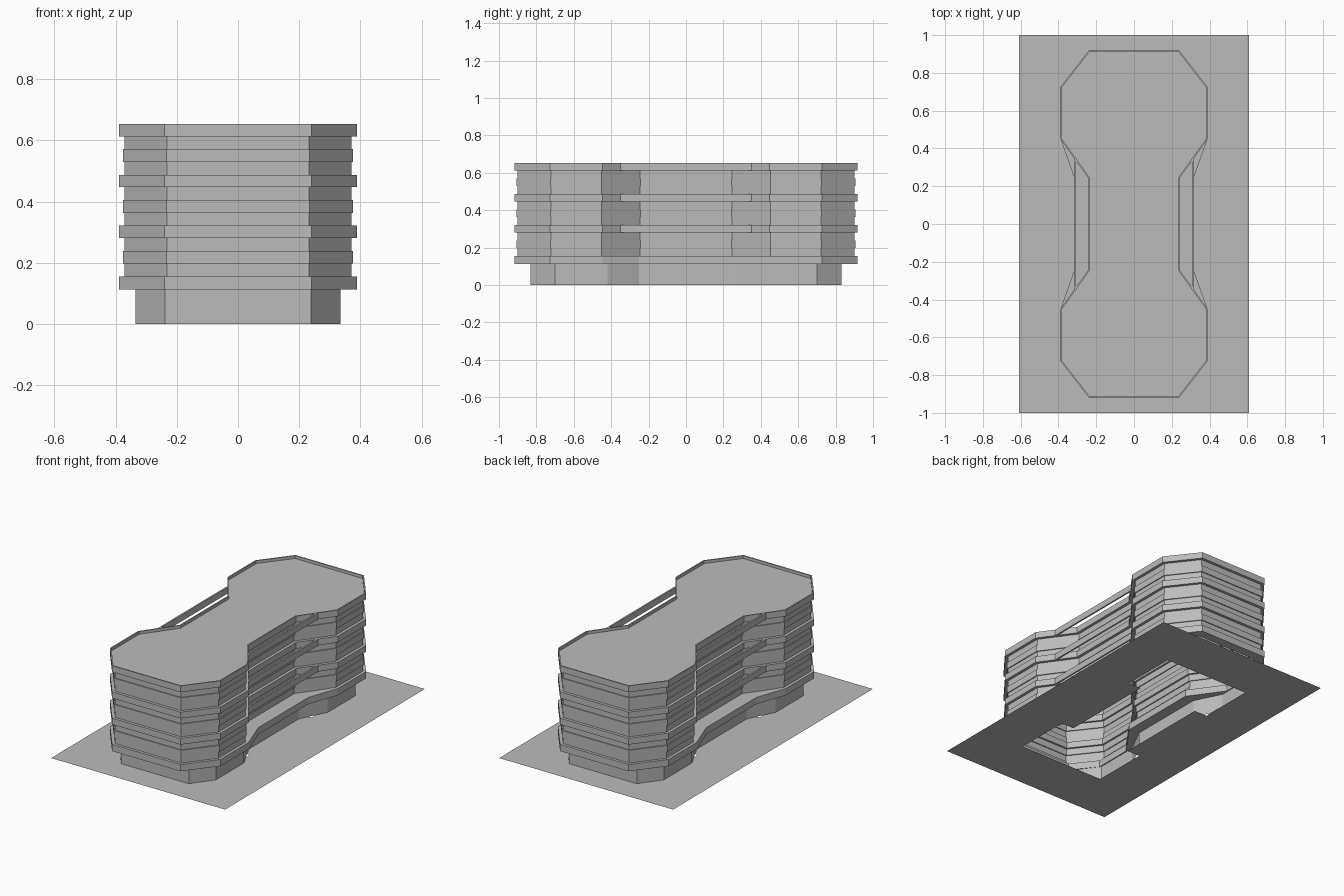
import bpy
import bmesh
from mathutils import Vector

cube = bpy.data.objects.get("Cube")
if cube:
    bpy.data.objects.remove(cube)

grey = bpy.data.materials.new("concrete_grey")
grey.use_nodes = True
COLOR = (0.5, 0.5, 0.5, 1)
grey.diffuse_color = COLOR
grey.node_tree.nodes["Principled BSDF"].inputs["Base Color"].default_value = COLOR


def plan(quarter):
    """Mirror a quarter outline (+x, +y) into a full closed plan."""
    right = quarter + [(x, -y) for x, y in reversed(quarter)]
    return right + [(-x, y) for x, y in reversed(right)]


def inset(pts, d):
    """Move every side of a clockwise plan inward by d."""
    out = []
    for i, p in enumerate(pts):
        p = Vector(p)
        a = (p - Vector(pts[i - 1])).normalized()
        b = (Vector(pts[(i + 1) % len(pts)]) - p).normalized()
        na, nb = Vector((a.y, -a.x)), Vector((b.y, -b.x))
        out.append(tuple(p + (na + nb) * d / (1 + na.dot(nb))))
    return out


def finish(name, bm):
    bmesh.ops.recalc_face_normals(bm, faces=bm.faces)
    mesh = bpy.data.meshes.new(name)
    bm.to_mesh(mesh)
    bm.free()
    mesh.materials.append(grey)
    obj = bpy.data.objects.new(name, mesh)
    bpy.context.collection.objects.link(obj)
    return obj


def loft(name, rings, closed=False, capped=False):
    """Join (plan, height) rings with side faces."""
    bm = bmesh.new()
    loops = [[bm.verts.new((x, y, z)) for x, y in pts] for pts, z in rings]
    pairs = list(zip(loops, loops[1:]))
    if closed:
        pairs.append((loops[-1], loops[0]))
    for low, high in pairs:
        for i in range(len(low)):
            j = (i + 1) % len(low)
            bm.faces.new((low[i], low[j], high[j], high[i]))
    if capped:
        bm.faces.new(loops[0])
        bm.faces.new(loops[-1])
    return finish(name, bm)


def band(name, outer, inner, z0, z1):
    return loft(name, [(outer, z0), (outer, z1), (inner, z1), (inner, z0)], closed=True)


# Plans: upper floors, wider first ledge, ground floor
floor_plan = plan([(0.24, 0.918), (0.388, 0.728), (0.388, 0.447), (0.24, 0.24)])
ledge_plan = plan([(0.24, 0.918), (0.388, 0.728), (0.388, 0.447), (0.318, 0.25)])
base_plan = plan([(0.238, 0.832), (0.335, 0.70), (0.335, 0.42), (0.25, 0.25)])

# Ground plate, open beneath the building
bm = bmesh.new()
half = [(0, -1), (0.61, -1), (0.61, 1), (0, 1), (0, 0.67), (0.3, 0.67), (0.3, 0.31),
        (0.21, 0.31), (0.21, -0.31), (0.3, -0.31), (0.3, -0.67), (0, -0.67)]
for side in (1, -1):
    bm.faces.new([bm.verts.new((side * x, y, 0)) for x, y in half[::side]])
finish("ground_plate", bm)

# Ground floor and first ledge
loft("ground_floor_wall", [(base_plan, 0), (base_plan, 0.112)])
band("first_ledge", ledge_plan, inset(floor_plan, 0.06), 0.112, 0.155)

# Upper storeys: stepped walls, each topped by a projecting band
levels = [(0.155, 0.281), (0.321, 0.447), (0.487, 0.613)]
thin, thick = inset(floor_plan, 0.018), inset(floor_plan, 0.012)
for n, (z0, z1) in enumerate(levels, 1):
    step = (z1 - z0) / 3
    a, b = z0 + step, z1 - step
    loft(f"storey_wall_{n}", [(thin, z0), (thin, a), (thick, a), (thick, b), (thin, b), (thin, z1)])
    top = z1 + 0.04
    depth = 0.008 if n == len(levels) else 0.03
    band(f"floor_band_{n}", floor_plan, inset(floor_plan, depth), z1, top)
    # Slim rails bridging the recessed waist
    for label, s in (("left", 1), ("right", -1)):
        rail = [(s * 0.318, 0.35), (s * 0.308, 0.336), (s * 0.308, -0.336), (s * 0.318, -0.35)]
        loft(f"waist_rail_{label}_{n}", [(rail, z1), (rail, top)], capped=True)

# Roof deck behind the parapet
deck = inset(floor_plan, 0.008)
loft("roof_deck", [(deck, 0.613), (deck, 0.635)], capped=True)
